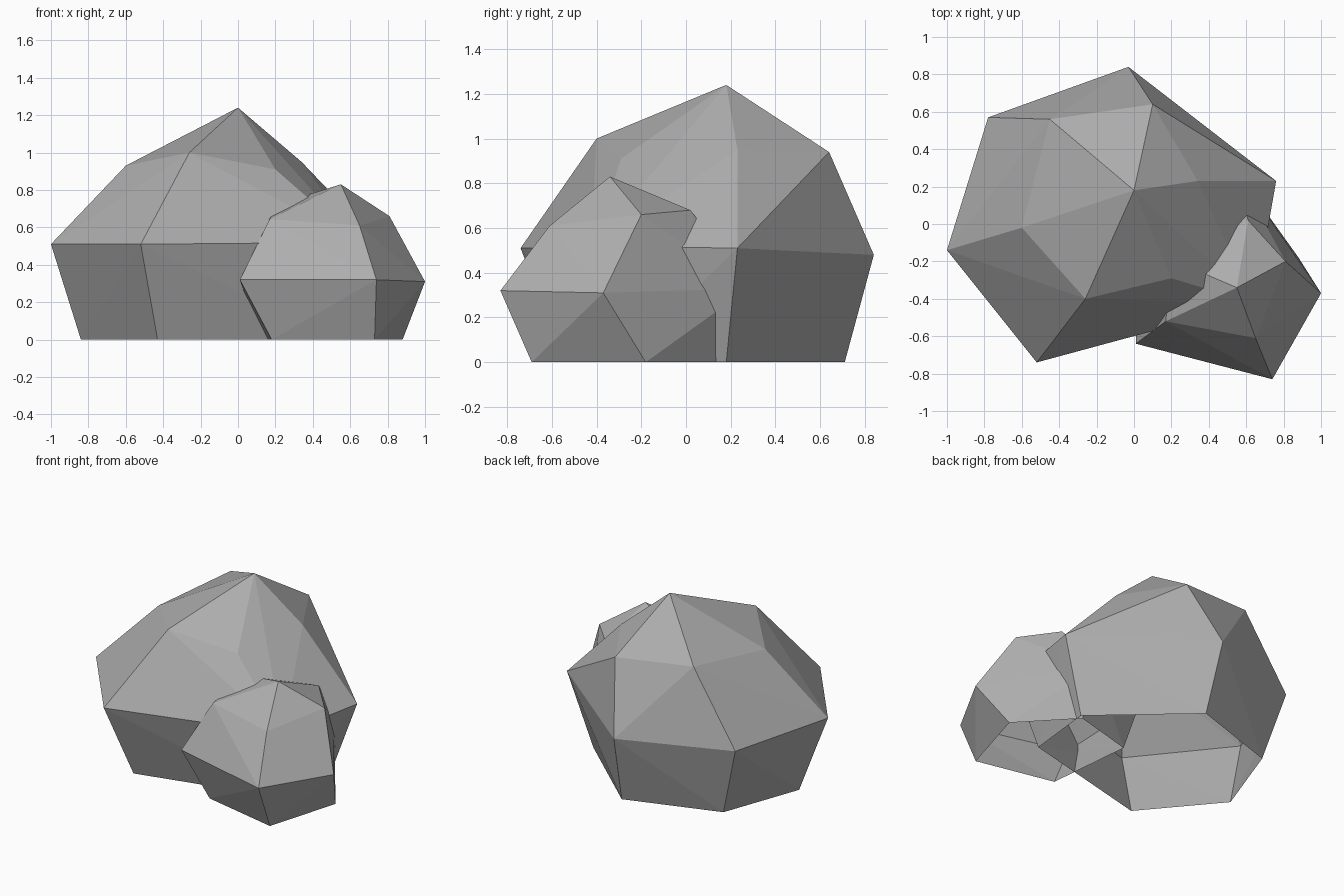
import bpy, bmesh

if "Cube" in bpy.data.objects:
    bpy.data.objects.remove(bpy.data.objects["Cube"])

stone = bpy.data.materials.new("stone_grey")
stone.diffuse_color = (0.42, 0.42, 0.42, 1)
stone.use_nodes = True
stone.node_tree.nodes["Principled BSDF"].inputs["Base Color"].default_value = stone.diffuse_color


def rock(name, apex, upper, middle, base):
    """Faceted boulder: hull around three rings and a peak, open underneath."""
    bm = bmesh.new()
    for p in [apex] + upper + middle + [(x, y, 0) for x, y in base]:
        bm.verts.new(p)
    bmesh.ops.convex_hull(bm, input=bm.verts[:])
    floor = [f for f in bm.faces if all(v.co.z < 0.001 for v in f.verts)]
    bmesh.ops.delete(bm, geom=floor, context='FACES')
    loose = [v for v in bm.verts if not v.link_faces]
    bmesh.ops.delete(bm, geom=loose, context='VERTS')
    bmesh.ops.recalc_face_normals(bm, faces=bm.faces[:])
    # open shell: make sure the facets point outward
    top = max(bm.faces, key=lambda f: f.calc_center_median().z)
    if top.normal.z < 0:
        bmesh.ops.reverse_faces(bm, faces=bm.faces[:])
    me = bpy.data.meshes.new(name)
    bm.to_mesh(me)
    bm.free()
    me.materials.append(stone)
    ob = bpy.data.objects.new(name, me)
    bpy.context.collection.objects.link(ob)
    return ob


# Main boulder
rock("large_rock", (0, 0.18, 1.24),
     [(-0.60, -0.02, 0.93), (-0.26, -0.40, 1.00), (0.20, -0.29, 0.91),
      (0.34, 0.23, 0.95), (0.10, 0.64, 0.94), (-0.45, 0.56, 0.99)],
     [(-1.00, -0.14, 0.51), (-0.52, -0.74, 0.51), (0.645, -0.425, 0.52),
      (0.76, 0.23, 0.51), (-0.03, 0.84, 0.48), (-0.78, 0.57, 0.49)],
     [(-0.84, -0.05), (-0.43, -0.54), (0.54, -0.30),
      (0.59, 0.18), (0.00, 0.71), (-0.64, 0.50)])

# Smaller boulder leaning into its front right side
rock("small_rock", (0.55, -0.34, 0.83),
     [(0.65, -0.61, 0.61), (0.81, -0.20, 0.66), (0.61, 0.02, 0.68),
      (0.20, -0.19, 0.72), (0.17, -0.52, 0.645)],
     [(0.01, -0.64, 0.32), (0.74, -0.83, 0.32), (1.00, -0.37, 0.31),
      (0.55, 0.28, 0.33), (0.04, 0.10, 0.32)],
     [(0.18, -0.57), (0.73, -0.69), (0.88, -0.18), (0.56, 0.16), (0.12, 0.04)])
